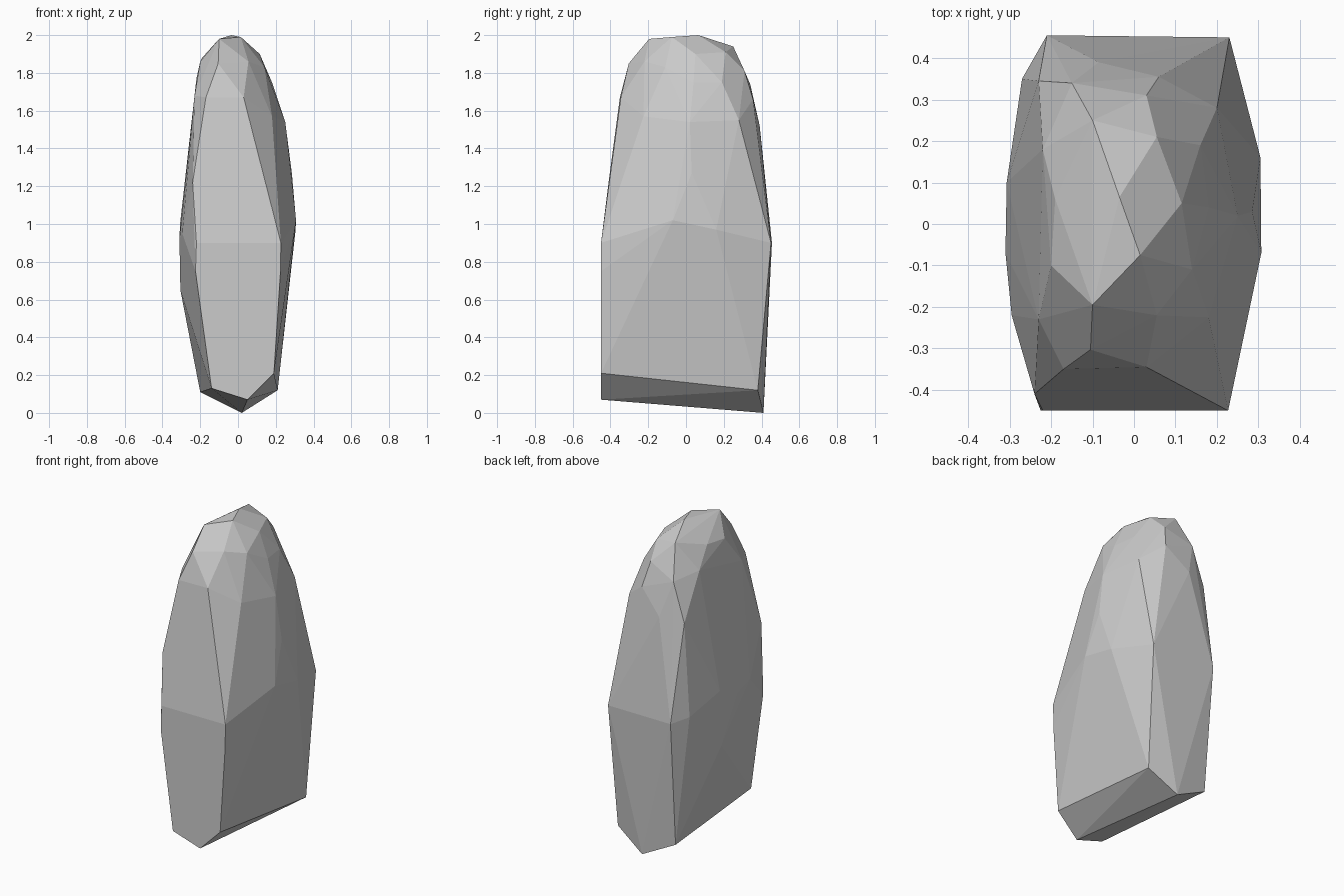
import bpy, bmesh

# Characteristic corners of the faceted stone, from base to crown
base = [(.05, -.45, .07), (.02, .41, 0), (.19, -.45, .21), (.21, .38, .12),
        (-.14, -.45, .13), (-.2, .39, .11)]
belly = [(.225, -.45, .75), (.227, -.45, .9), (-.225, -.45, .75), (-.22, -.45, .9),
         (.23, .45, .9), (-.21, .455, .9), (-.27, .35, .92), (-.305, .08, .65),
         (-.31, -.07, .92), (-.307, .1, 1.0), (-.295, -.22, .95), (-.24, -.41, 1.22),
         (.307, -.07, 1.02), (.305, .16, .97)]
shoulder = [(.285, .03, 1.27), (.25, .02, 1.54), (.2, .28, 1.55), (.18, -.225, 1.57),
            (-.085, .39, 1.52), (-.23, .345, 1.5), (.03, -.345, 1.67), (-.17, -.35, 1.67),
            (-.23, -.23, 1.68), (.06, .355, 1.66)]
crown = [(.18, .04, 1.75), (.16, .19, 1.75), (.14, -.11, 1.83), (.055, -.22, 1.86),
         (-.105, -.303, 1.85), (-.2, -.1, 1.86), (-.19, .06, 1.88), (-.22, .18, 1.77),
         (-.15, .34, 1.74), (.03, .31, 1.81), (.055, .21, 1.91), (.115, .05, 1.9),
         (-.1, .25, 1.94), (-.1, -.195, 1.98), (.015, -.075, 1.99), (-.035, .065, 2)]

# Flat-faced convex stone wrapped around the corners
bm = bmesh.new()
for p in base + belly + shoulder + crown:
    bm.verts.new(p)
hull = bmesh.ops.convex_hull(bm, input=bm.verts)
loose = [v for v in bm.verts if not v.link_faces]
bmesh.ops.delete(bm, geom=loose, context='VERTS')
bmesh.ops.dissolve_limit(bm, angle_limit=0.03, verts=bm.verts, edges=bm.edges)
bmesh.ops.recalc_face_normals(bm, faces=bm.faces)
mesh = bpy.data.meshes.new("standing_stone")
bm.to_mesh(mesh)
bm.free()
stone = bpy.data.objects.new("standing_stone", mesh)
bpy.context.collection.objects.link(stone)
